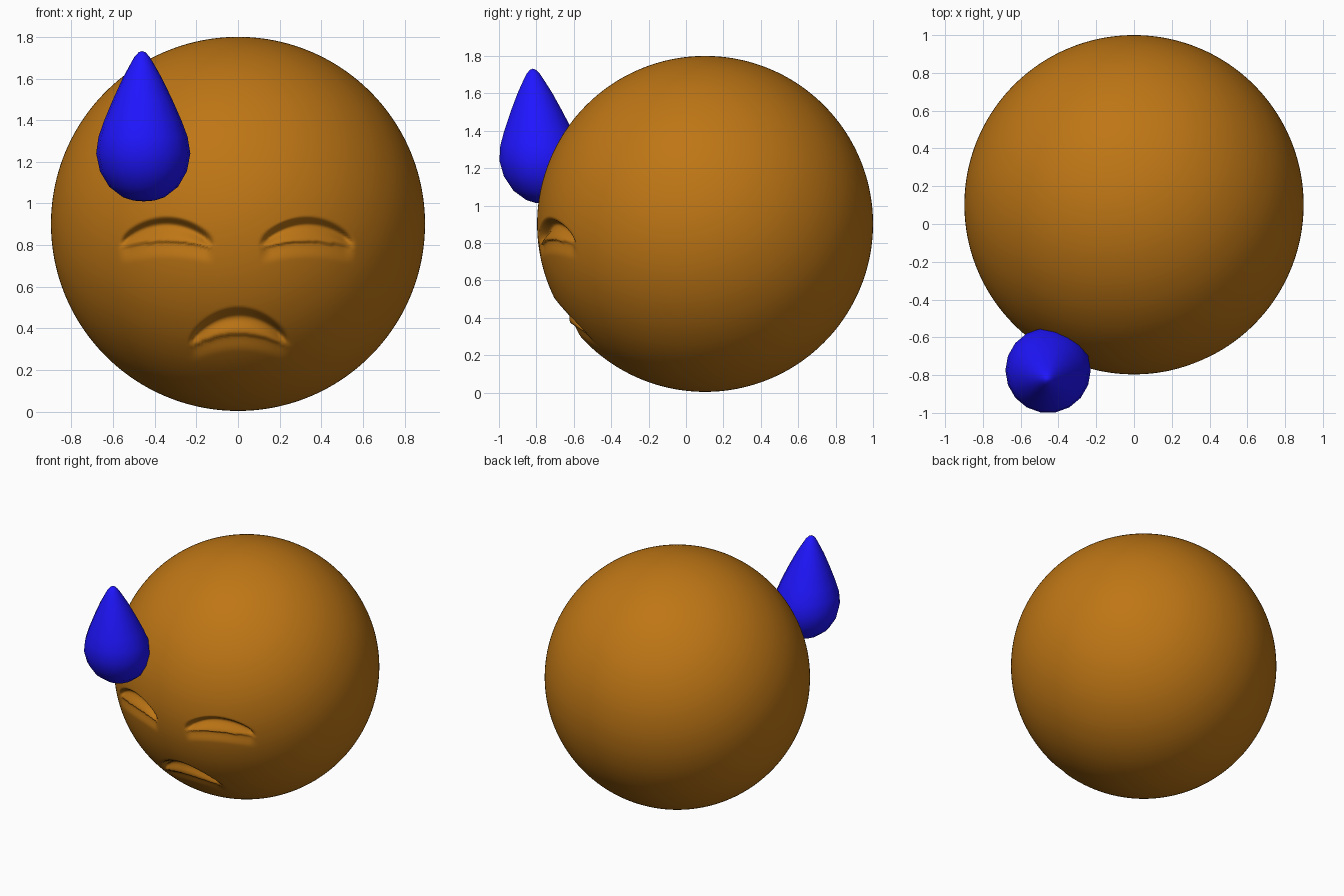
import bpy, bmesh, math
from mathutils import Matrix

if "Cube" in bpy.data.objects:
    bpy.data.objects.remove(bpy.data.objects["Cube"])

R, CY, CZ = 0.898, 0.102, 0.902


def smooth(t):
    t = max(0.0, min(1.0, t))
    return t * t * (3 - 2 * t)


def finish(name, bm, color):
    bmesh.ops.recalc_face_normals(bm, faces=bm.faces)
    mesh = bpy.data.meshes.new(name)
    bm.to_mesh(mesh)
    bm.free()
    mesh.shade_smooth()
    obj = bpy.data.objects.new(name, mesh)
    bpy.context.collection.objects.link(obj)
    mat = bpy.data.materials.new(name + "_colour")
    mat.diffuse_color = color
    mat.use_nodes = True
    mat.node_tree.nodes["Principled BSDF"].inputs["Base Color"].default_value = mat.diffuse_color
    mesh.materials.append(mat)
    return obj


# Each carved feature: centre x, half width, corner z, upper peak, lower peak, depth
FEATURES = [
    (-0.342, 0.235, 0.780, 0.908, 0.815, 0.05),
    (0.332, 0.235, 0.780, 0.908, 0.815, 0.05),
    (0.005, 0.250, 0.300, 0.472, 0.370, 0.06),
]


def carve_depth(x, z):
    """Crescent dent: deep under its upper edge, a lid swelling to a lower lip."""
    total = 0.0
    for cx, half, base, top, low, depth in FEATURES:
        t = (x - cx) / half
        if abs(t) >= 1:
            continue
        arch = 1 - t * t
        up = base + (top - base) * arch ** 0.75
        lo = base + (low - base) * arch
        fade = smooth(arch * 2.2)
        if z > lo:
            v = (z - lo) / max(up - lo, 1e-4)
            edge = 1 - smooth((z - up + 0.012) / 0.045)
            d = depth * (0.1 + 0.9 * smooth(v * 1.1)) * edge
        else:
            d = 0.019 * (1 - smooth((lo - z) / 0.08))
        total += d * fade
    return total


# Head: sphere with its pole facing front, eyes and mouth pressed in
bm = bmesh.new()
bmesh.ops.create_uvsphere(bm, u_segments=300, v_segments=240, radius=R,
                          matrix=Matrix.Translation((0, CY, CZ)) @ Matrix.Rotation(math.pi / 2, 4, 'X'))
for v in bm.verts:
    if v.co.y < CY:
        v.co.y += carve_depth(v.co.x, v.co.z)
finish("head", bm, (0.515, 0.181, 0.0075, 1))

# Sweat drop: lathed profile (radius, z), leaning slightly forward
PROFILE = [(0.05, 1.014), (0.10, 1.03), (0.165, 1.08), (0.209, 1.155), (0.226, 1.24),
           (0.214, 1.32), (0.185, 1.40), (0.142, 1.50), (0.095, 1.60), (0.062, 1.66),
           (0.036, 1.705), (0.016, 1.726)]
SIDES = 18


def drop_point(r, z, a=0.0):
    x = -0.455 - 0.012 * (z - 1.24)
    y = -0.775 - 0.09 * (z - 1.24)
    return (x + r * math.cos(a), y + r * math.sin(a), z)


bm = bmesh.new()
rings = [[bm.verts.new(drop_point(r, z, 2 * math.pi * i / SIDES)) for i in range(SIDES)]
         for r, z in PROFILE]
bottom = bm.verts.new(drop_point(0, 1.01))
tip = bm.verts.new(drop_point(0, 1.732))
for i in range(SIDES):
    j = (i + 1) % SIDES
    for a, b in zip(rings, rings[1:]):
        bm.faces.new((a[i], a[j], b[j], b[i]))
    bm.faces.new((bottom, rings[0][j], rings[0][i]))
    bm.faces.new((tip, rings[-1][i], rings[-1][j]))
finish("sweat_drop", bm, (0.0137, 0.0075, 1.0, 1))
